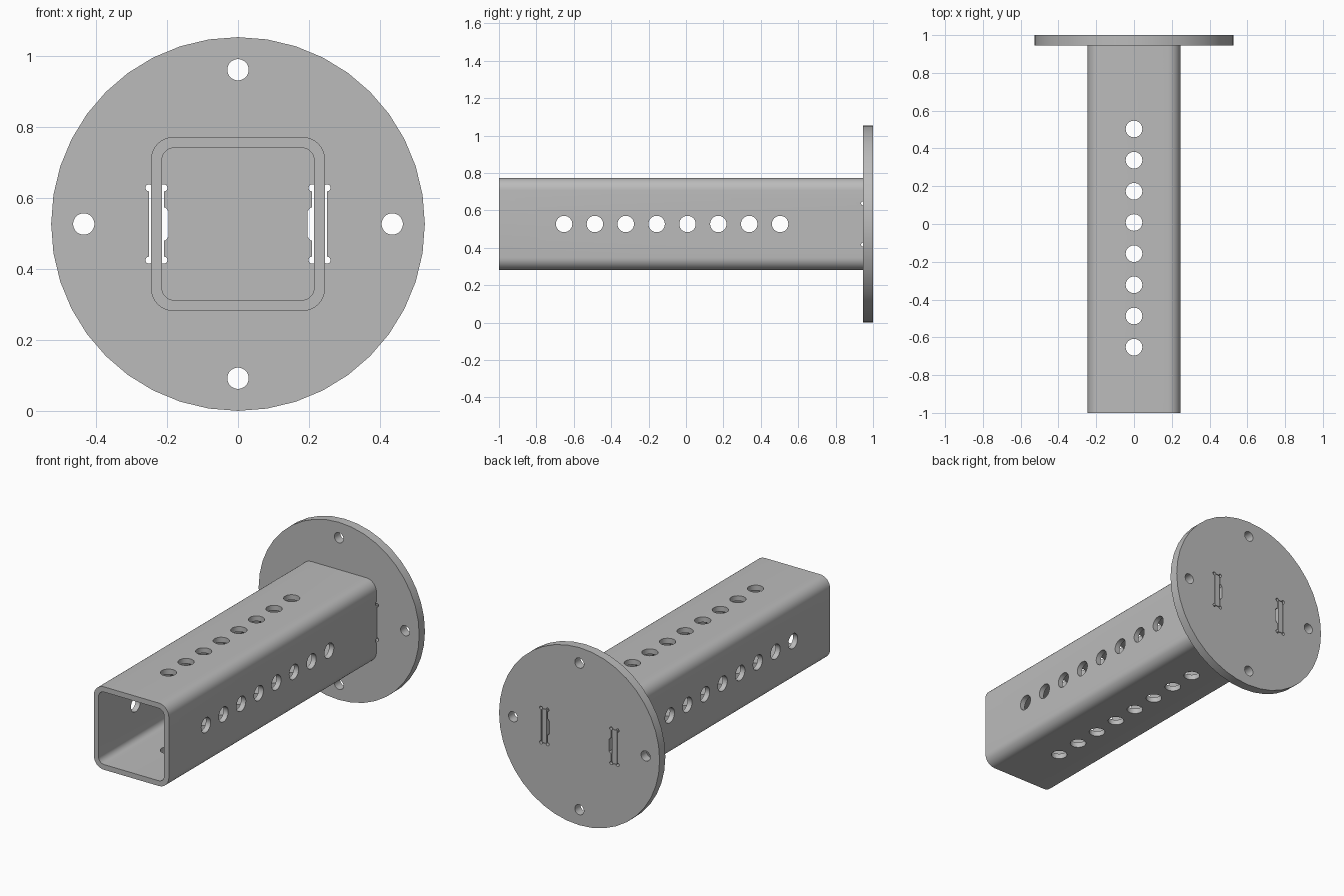
import bpy
from math import sin, cos, pi, radians
from mathutils import Vector

if "Cube" in bpy.data.objects:
    bpy.data.objects.remove(bpy.data.objects["Cube"], do_unlink=True)

CZ = 0.527            # height of the tube axis
PLATE_Y = 0.946       # front face of the flange

steel = bpy.data.materials.new("grey_steel")
steel.use_nodes = True
GREY = (0.5, 0.5, 0.5, 1)
steel.diffuse_color = GREY
steel.node_tree.nodes["Principled BSDF"].inputs["Base Color"].default_value = GREY


def circle(u, v, r, n=32):
    return [(u + r * sin(2 * pi * i / n), v + r * cos(2 * pi * i / n)) for i in range(n)]


def rect(u0, u1, v0, v1):
    return [(u0, v0), (u1, v0), (u1, v1), (u0, v1)]


def rounded_square(half, r, n=8):
    pts = []
    for q in range(4):
        a0 = q * pi / 2
        cu = (half - r) * (1 if q in (0, 3) else -1)
        cv = (half - r) * (1 if q in (0, 1) else -1)
        for i in range(n + 1):
            a = a0 + i * pi / 2 / n
            pts.append((cu + r * cos(a), cv + r * sin(a)))
    return pts


def prism(name, profile, axis, start, end):
    """Extrude a 2D profile along an axis; the profile is relative to the tube axis."""
    def place(u, v, w):
        return {"x": Vector((w, u, v + CZ)),
                "y": Vector((u, w, v + CZ)),
                "z": Vector((u, v, w + CZ))}[axis]
    n = len(profile)
    verts = [place(u, v, w) for w in (start, end) for u, v in profile]
    faces = [list(range(n)), list(range(n, 2 * n))]
    faces += [[i, (i + 1) % n, n + (i + 1) % n, n + i] for i in range(n)]
    mesh = bpy.data.meshes.new(name)
    mesh.from_pydata(verts, [], faces)
    ob = bpy.data.objects.new(name, mesh)
    bpy.context.collection.objects.link(ob)
    bpy.context.view_layer.objects.active = ob
    bpy.ops.object.select_all(action="DESELECT")
    ob.select_set(True)
    bpy.ops.object.mode_set(mode="EDIT")
    bpy.ops.mesh.select_all(action="SELECT")
    bpy.ops.mesh.normals_make_consistent(inside=False)
    bpy.ops.object.mode_set(mode="OBJECT")
    return ob


def cut(target, profile, axis, start, end):
    cutter = prism("cutter", profile, axis, start, end)
    cutter.hide_render = True
    mod = target.modifiers.new("cut", "BOOLEAN")
    mod.operation = "DIFFERENCE"
    mod.solver = "EXACT"
    mod.object = cutter
    bpy.context.view_layer.objects.active = target
    bpy.ops.object.modifier_apply(modifier=mod.name)
    bpy.data.objects.remove(cutter, do_unlink=True)


def finish(ob):
    ob.data.materials.clear()
    ob.data.materials.append(steel)
    bpy.ops.object.select_all(action="DESELECT")
    ob.select_set(True)
    bpy.context.view_layer.objects.active = ob
    bpy.ops.object.shade_smooth_by_angle(angle=radians(30))


# Square tube, hollow, with its side walls ending in two tabs
tube = prism("square_tube", rounded_square(0.246, 0.066), "y", -1, 1)
cut(tube, rounded_square(0.215, 0.036), "y", -1.1, 1.1)
for s in (-1, 1):
    cut(tube, rect(-0.3, 0.3, *sorted((s * 0.1, s * 0.3))), "y", PLATE_Y, 1.1)
    # Round relief at the root of the tabs
    cut(tube, circle(PLATE_Y, s * 0.11, 0.01, 16), "x", -0.3, 0.3)

# Rows of holes through the sides and through top and bottom
for i in range(8):
    y = -0.652 + i * 0.165
    cut(tube, circle(y, 0, 0.044), "x", -0.3, 0.3)
    cut(tube, circle(0, y, 0.044), "z", -0.3, 0.3)
finish(tube)

# Round flange with four bolt holes
flange = prism("round_flange", circle(0, 0, 0.527, 40), "y", PLATE_Y, 1)
for u, v in ((1, 0), (-1, 0), (0, 1), (0, -1)):
    cut(flange, circle(u * 0.435, v * 0.435, 0.03), "y", 0.9, 1.1)

# Tab slots with relieved corners and a wider notch on the inner side
for s in (-1, 1):
    cut(flange, rect(*sorted((s * 0.209, s * 0.251)), -0.103, 0.103), "y", 0.9, 1.1)
    notch = [(0.22, -0.047), (0.205, -0.047), (0.196, -0.036),
             (0.196, 0.036), (0.205, 0.047), (0.22, 0.047)]
    cut(flange, [(s * u, v) for u, v in notch], "y", 0.9, 1.1)
    for x in (0.209, 0.251):
        for z in (-0.102, 0.102):
            cut(flange, circle(s * x, z, 0.01, 16), "y", 0.9, 1.1)
finish(flange)
